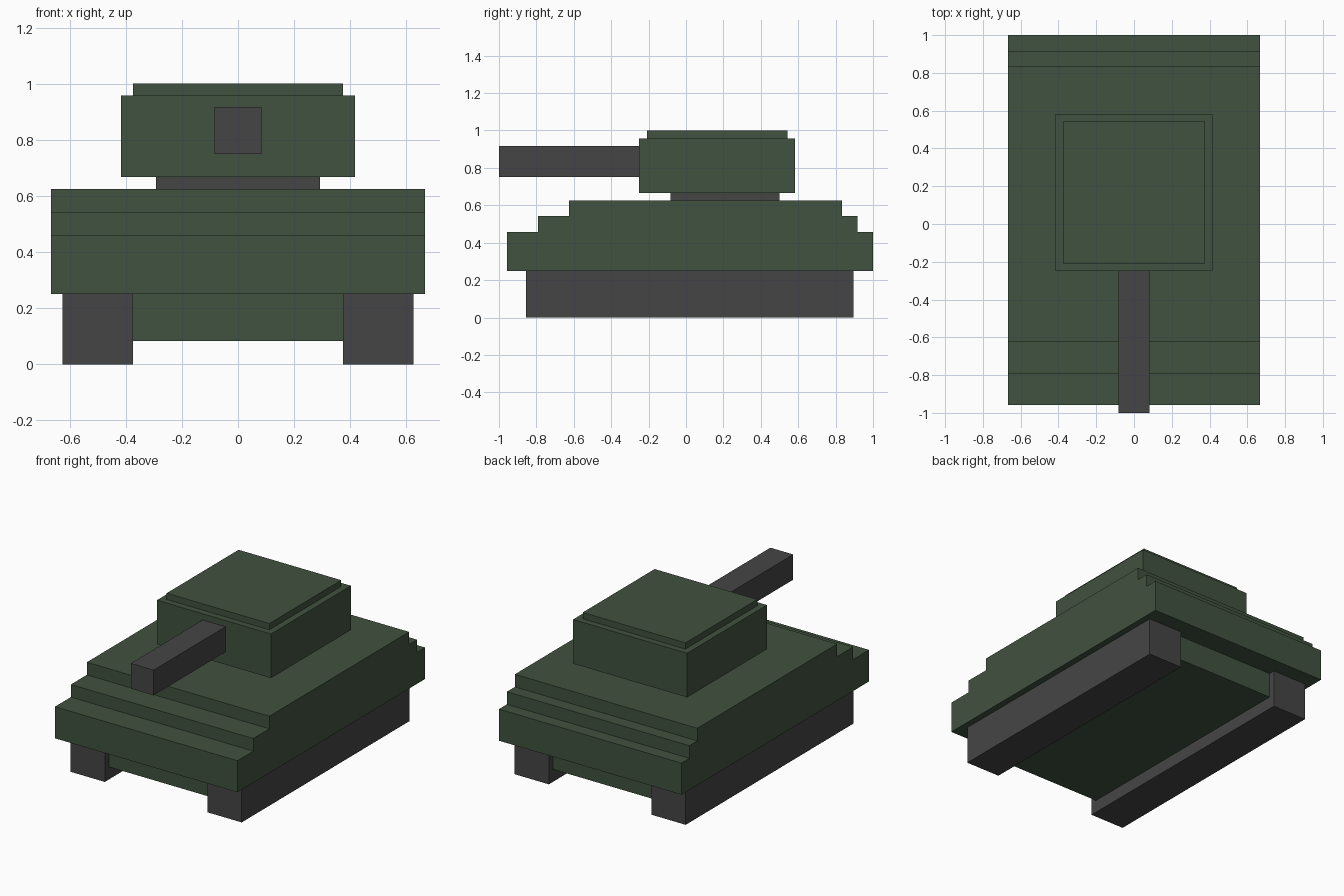
import bpy
import bmesh

cube = bpy.data.objects.get("Cube")
if cube:
    bpy.data.objects.remove(cube, do_unlink=True)

U = 1 / 24  # block grid unit


def make_material(name, color):
    mat = bpy.data.materials.new(name)
    mat.use_nodes = True
    mat.diffuse_color = color
    mat.node_tree.nodes["Principled BSDF"].inputs["Base Color"].default_value = color
    return mat


green = make_material("army green", (0.053, 0.085, 0.050, 1))
grey = make_material("dark grey", (0.061, 0.060, 0.061, 1))


def extrude_profile(name, profile, x0, x1, mat):
    """Extrude a (y, z) side profile from x0 to x1, all in grid units."""
    bm = bmesh.new()
    face = bm.faces.new([bm.verts.new((x0 * U, y * U, z * U)) for y, z in profile])
    out = bmesh.ops.extrude_face_region(bm, geom=[face])
    moved = [g for g in out["geom"] if isinstance(g, bmesh.types.BMVert)]
    bmesh.ops.translate(bm, verts=moved, vec=((x1 - x0) * U, 0, 0))
    bmesh.ops.recalc_face_normals(bm, faces=bm.faces)
    mesh = bpy.data.meshes.new(name)
    bm.to_mesh(mesh)
    bm.free()
    mesh.materials.append(mat)
    obj = bpy.data.objects.new(name, mesh)
    bpy.context.collection.objects.link(obj)
    return obj


def box(name, x, y, z, mat):
    profile = [(y[0], z[0]), (y[1], z[0]), (y[1], z[1]), (y[0], z[1])]
    return extrude_profile(name, profile, x[0], x[1], mat)


# Tracks
for side, x in (("left", (9, 15)), ("right", (-15, -9))):
    box(side + "_track", x, (-20.5, 21.5), (0, 6), grey)

# Belly between the tracks
box("belly", (-9, 9), (-19.5, 20.5), (2, 6), green)

# Hull with stepped front and back
hull_profile = [(-23, 6), (24, 6), (24, 11), (22, 11), (22, 13), (20, 13),
                (20, 15), (-15, 15), (-15, 13), (-19, 13), (-19, 11), (-23, 11)]
extrude_profile("hull", hull_profile, -16, 16, green)

# Turret, its ring and roof plate
box("turret_ring", (-7, 7), (-2, 12), (15, 16), grey)
box("turret", (-10, 10), (-6, 14), (16, 23), green)
box("turret_roof", (-9, 9), (-5, 13), (23, 24), green)

# Gun barrel
box("gun_barrel", (-2, 2), (-24, -6), (18, 22), grey)
